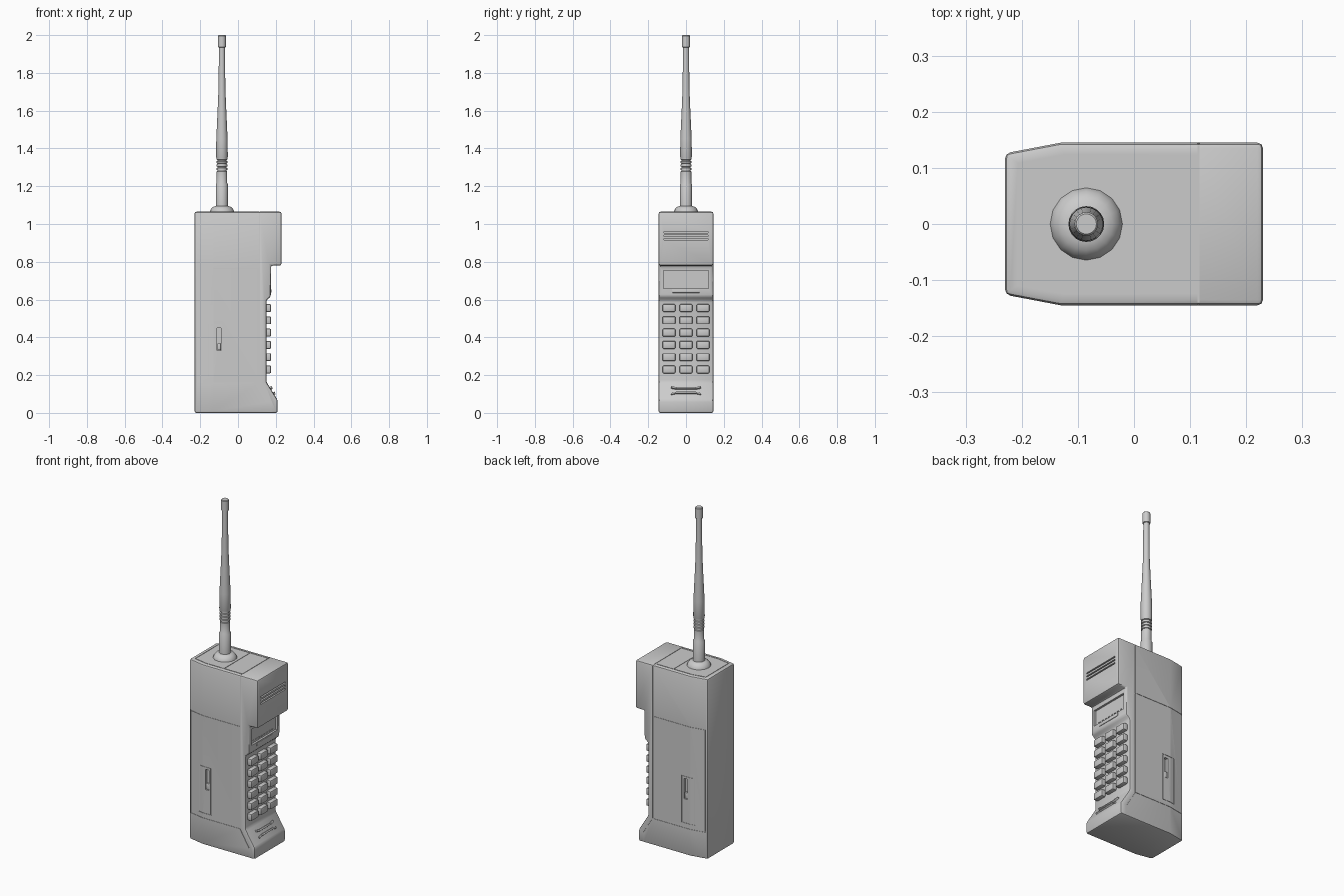
import bpy, bmesh, math
from mathutils import Vector, Matrix

if "Cube" in bpy.data.objects:
    bpy.data.objects.remove(bpy.data.objects["Cube"])


def finish(name, bm, angle=35):
    bmesh.ops.recalc_face_normals(bm, faces=bm.faces)
    me = bpy.data.meshes.new(name)
    bm.to_mesh(me)
    bm.free()
    ob = bpy.data.objects.new(name, me)
    bpy.context.collection.objects.link(ob)
    smooth(ob, angle)
    return ob


def smooth(ob, angle=35):
    bpy.ops.object.select_all(action='DESELECT')
    ob.select_set(True)
    bpy.context.view_layer.objects.active = ob
    bpy.ops.object.shade_smooth_by_angle(angle=math.radians(angle))


def box(bm, c, s, rot=Matrix(), bevel=0.0):
    m = Matrix.Translation(c) @ rot @ Matrix.Diagonal((*s, 1))
    vs = bmesh.ops.create_cube(bm, size=1, matrix=m)['verts']
    if bevel:
        es = list({e for v in vs for e in v.link_edges})
        bmesh.ops.bevel(bm, geom=es, offset=bevel, segments=2, profile=0.5, affect='EDGES')


def groove(bm, pts, w=0.004):
    # square rods along a polyline, used to cut panel lines
    for a, b in zip(pts, pts[1:]):
        a, b = Vector(a), Vector(b)
        d = b - a
        rot = d.to_track_quat('Z', 'Y').to_matrix().to_4x4()
        box(bm, (a + b) / 2, (w, w, d.length + w * 0.9), rot)


def side_y(x):
    return 0.145 if x >= -0.13 else 0.145 - (-0.13 - x) * 0.19


def on_side(s, pts):
    return [(x, s * side_y(x), z) for x, z in pts]


# Handset body: side profile extruded across, rear narrowed
profile = [(-0.23, 0), (0.21, 0), (0.21, 0.068), (0.15, 0.165), (0.15, 0.595),
           (0.174, 0.617), (0.174, 0.78), (0.23, 0.78), (0.23, 1.065), (-0.23, 1.065)]
bm = bmesh.new()
f = bm.faces.new([bm.verts.new((x, -0.145, z)) for x, z in profile])
ext = bmesh.ops.extrude_face_region(bm, geom=[f])['geom']
bmesh.ops.translate(bm, vec=(0, 0.29, 0), verts=[g for g in ext if isinstance(g, bmesh.types.BMVert)])
bmesh.ops.bisect_plane(bm, geom=bm.verts[:] + bm.edges[:] + bm.faces[:],
                       plane_co=(-0.13, 0, 0), plane_no=(1, 0, 0))
for v in bm.verts:
    if v.co.x < -0.2:
        v.co.y *= side_y(-0.23) / 0.145
bmesh.ops.recalc_face_normals(bm, faces=bm.faces)
sharp = [e for e in bm.edges if e.calc_face_angle(0) > 0.4]
bmesh.ops.bevel(bm, geom=sharp, offset=0.01, segments=2, profile=0.5, affect='EDGES')
body = finish("handset_body", bm)

# Cutters: panel lines, slots and display recess
bm = bmesh.new()
for s in (-1, 1):
    groove(bm, on_side(s, [(0.115, 1.07), (0.115, 0.16), (0.175, 0.06), (0.175, -0.005)]))
    for z in (0.765, 0.16):
        groove(bm, on_side(s, [(-0.218, z), (-0.13, z), (0.115, z)]))
    groove(bm, on_side(s, [(-0.218, 0.765), (-0.218, 0.16)]))
    # battery latch outline and slot
    groove(bm, on_side(s, [(-0.13, 0.19), (-0.155, 0.19), (-0.155, 0.465), (-0.13, 0.465),
                           (-0.075, 0.465), (-0.075, 0.19), (-0.13, 0.19)]))
    box(bm, (-0.1, s * 0.145, 0.39), (0.022, 0.03, 0.12))
    # top panel outline
    groove(bm, [(0.115, s * 0.122, 1.065), (-0.125, s * 0.122, 1.065), (-0.205, s * 0.107, 1.065)])
groove(bm, [(-0.205, -0.107, 1.065), (-0.205, 0.107, 1.065)])
groove(bm, [(-0.005, -0.122, 1.065), (-0.005, 0.122, 1.065)])
groove(bm, [(0.115, -0.145, 1.065), (0.115, 0.145, 1.065)])
# earpiece slots
for z in (0.956, 0.937, 0.918):
    box(bm, (0.23, 0, z), (0.02, 0.234, 0.008))
# display recess
box(bm, (0.174, 0, 0.706), (0.024, 0.24, 0.095))
cutter = finish("body_cutter", bm)
cutter.hide_render = True
mod = body.modifiers.new("cuts", 'BOOLEAN')
mod.operation, mod.solver, mod.object = 'DIFFERENCE', 'EXACT', cutter
mod.use_self = True
bpy.context.view_layer.objects.active = body
bpy.ops.object.modifier_apply(modifier=mod.name)
bpy.data.objects.remove(cutter)
smooth(body)

# Battery latches inside the slots
bm = bmesh.new()
for s in (-1, 1):
    box(bm, (-0.1, s * 0.137, 0.35), (0.018, 0.012, 0.035), bevel=0.002)
finish("battery_latches", bm)

# Display bar with a row of small indicator ticks
bm = bmesh.new()
box(bm, (0.168, 0, 0.645), (0.018, 0.15, 0.018), bevel=0.003)
for i in range(8):
    box(bm, (0.163, -0.0875 + i * 0.025, 0.672), (0.006, 0.01, 0.004))
finish("display_bar", bm)

# Keypad: six rows of three keys
bm = bmesh.new()
for r in range(6):
    for c in (-1, 0, 1):
        box(bm, (0.16, c * 0.09, 0.555 - r * 0.065), (0.03, 0.068, 0.041), bevel=0.006)
finish("keypad_keys", bm)

# Mouthpiece ribs on the sloped chin, ends turned toward each other
bm = bmesh.new()
tilt = Matrix.Rotation(-math.atan2(0.06, 0.097), 4, 'Y')
for z, d in ((0.128, -1), (0.104, 1)):
    x = 0.15 + (0.165 - z) / 0.097 * 0.06
    box(bm, (x, 0, z), (0.018, 0.11, 0.01), tilt, 0.002)
    for s in (-1, 1):
        box(bm, (x, s * 0.065, z - d * 0.003), (0.018, 0.03, 0.01),
            tilt @ Matrix.Rotation(-s * d * 0.25, 4, 'X'), 0.002)
finish("mouthpiece_ribs", bm)


# Antenna: lathed base collar and tapered mast
def lathe(name, pts, n):
    bm = bmesh.new()
    rings = [[bm.verts.new((-0.085 + r * math.cos(2 * math.pi * i / n),
                            r * math.sin(2 * math.pi * i / n), z)) for i in range(n)] for r, z in pts]
    for a, b in zip(rings, rings[1:]):
        for i in range(n):
            j = (i + 1) % n
            bm.faces.new((a[i], a[j], b[j], b[i]))
    bm.faces.new(rings[0])
    bm.faces.new(rings[-1])
    return finish(name, bm)


lathe("antenna_collar", [(0.066, 1.055), (0.064, 1.068), (0.058, 1.08), (0.047, 1.091), (0.03, 1.096)], 16)
mast = [(0.032, 1.08), (0.032, 1.21), (0.028, 1.217), (0.028, 1.278)]
for i in range(4):
    z = 1.28 + i * 0.018
    mast += [(0.024, z), (0.024, z + 0.005), (0.029, z + 0.007), (0.029, z + 0.016)]
mast += [(0.031, 1.355), (0.03, 1.45), (0.023, 1.6), (0.018, 1.72), (0.016, 1.935),
         (0.021, 1.937), (0.021, 1.996), (0.018, 2.0)]
lathe("antenna_mast", mast, 20)
